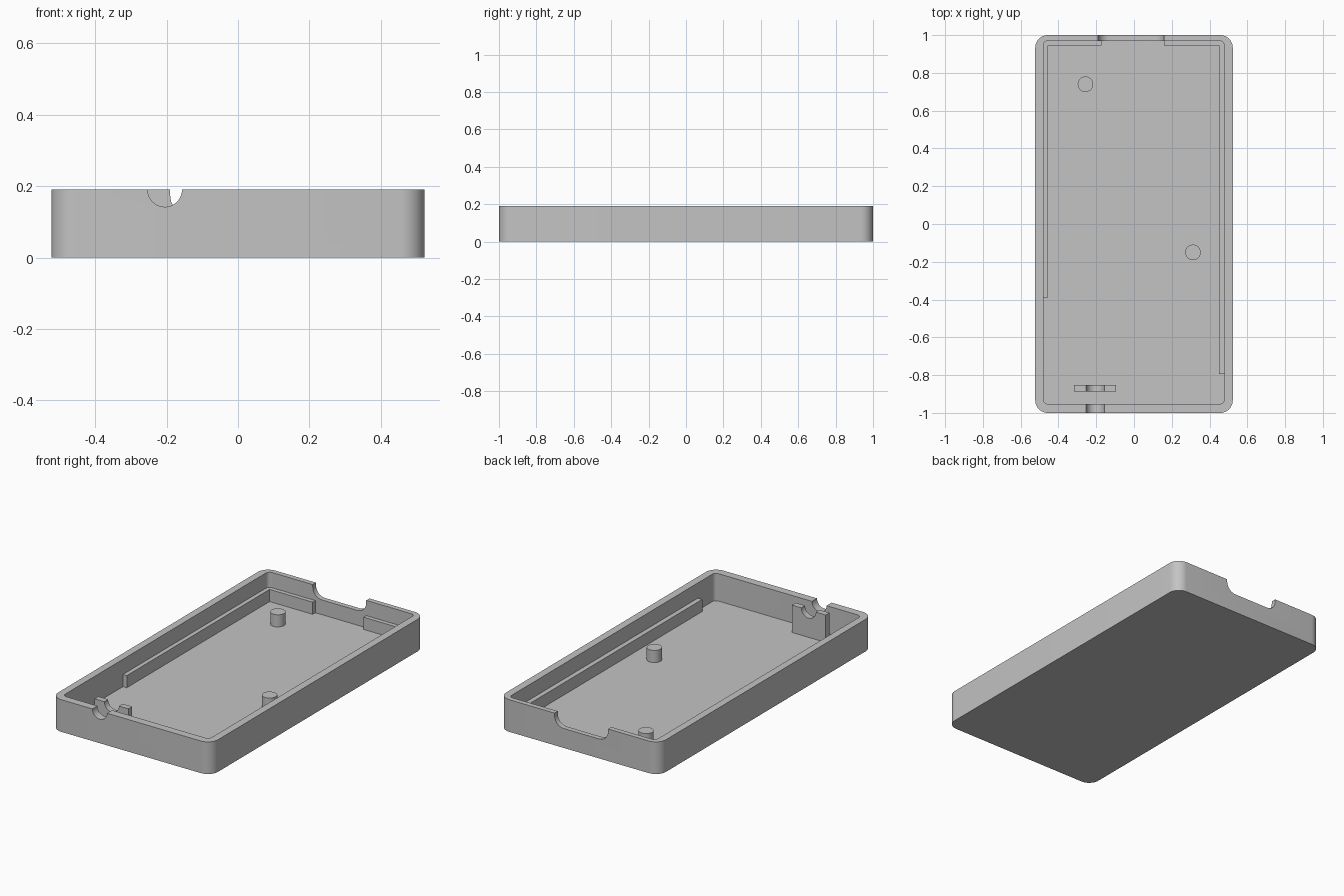
import bpy, bmesh, math
from mathutils import Vector

if "Cube" in bpy.data.objects:
    bpy.data.objects.remove(bpy.data.objects["Cube"], do_unlink=True)

grey = bpy.data.materials.new("plain grey plastic")
grey.use_nodes = True
grey.diffuse_color = (0.55, 0.55, 0.55, 1)
grey.node_tree.nodes["Principled BSDF"].inputs["Base Color"].default_value = (0.55, 0.55, 0.55, 1)

HEIGHT, FLOOR, LEDGE = 0.19, 0.028, 0.1
SINK = 0.01     # overlap of parts into the shell


def rounded_rect(u0, u1, v0, v1, r=0, steps=10):
    """Counter-clockwise outline of a rectangle with rounded corners."""
    if r == 0:
        return [(u0, v0), (u1, v0), (u1, v1), (u0, v1)]
    points = []
    centres = [(u1 - r, v1 - r), (u0 + r, v1 - r), (u0 + r, v0 + r), (u1 - r, v0 + r)]
    for i, (cu, cv) in enumerate(centres):
        for k in range(steps + 1):
            a = math.pi / 2 * (i + k / steps)
            points.append((cu + r * math.cos(a), cv + r * math.sin(a)))
    return points


def circle(cu, cv, r, n=40):
    return [(cu + r * math.cos(math.tau * k / n), cv + r * math.sin(math.tau * k / n))
            for k in range(n)]


def prism(name, outline, start, end, axis="z"):
    """Extrude an outline along z, or an x-z outline along y."""
    place = (lambda u, v, w: (u, v, w)) if axis == "z" else (lambda u, v, w: (u, w, v))
    bm = bmesh.new()
    face = bm.faces.new([bm.verts.new(place(u, v, start)) for u, v in outline])
    top = bmesh.ops.extrude_face_region(bm, geom=[face])["geom"]
    bmesh.ops.translate(bm, vec=Vector(place(0, 0, end - start)),
                        verts=[g for g in top if isinstance(g, bmesh.types.BMVert)])
    bmesh.ops.recalc_face_normals(bm, faces=bm.faces)
    mesh = bpy.data.meshes.new(name)
    bm.to_mesh(mesh)
    bm.free()
    mesh.materials.append(grey)
    obj = bpy.data.objects.new(name, mesh)
    bpy.context.collection.objects.link(obj)
    return obj


def select_only(obj):
    bpy.ops.object.select_all(action="DESELECT")
    obj.select_set(True)
    bpy.context.view_layer.objects.active = obj


def cut(obj, cutter):
    select_only(obj)
    mod = obj.modifiers.new("cut", "BOOLEAN")
    mod.operation, mod.solver, mod.object = "DIFFERENCE", "EXACT", cutter
    bpy.ops.object.modifier_apply(modifier=mod.name)


# Tray shell and the rib that clamps the cable
shell = prism("tray_shell", rounded_rect(-0.523, 0.523, -1, 1, 0.067), 0, HEIGHT)
cable_rib = prism("cable_rib", rounded_rect(-0.317, -0.095, -0.888, -0.853),
                  FLOOR - SINK, HEIGHT)

# Cutters: cavity, rounded back port, round cable hole
cavity = prism("cavity_cutter", rounded_rect(-0.48, 0.478, -0.953, 0.97, 0.025), FLOOR, 0.4)
back_port = prism("back_port_cutter", rounded_rect(-0.19, 0.16, 0.115, 0.4, 0.06),
                  0.95, 1.1, "y")
cable_hole = prism("cable_hole_cutter", circle(-0.205, HEIGHT, 0.048), -1.1, -0.8, "y")

for cutter in (cavity, back_port, cable_hole):
    cut(shell, cutter)
cut(cable_rib, cable_hole)
for cutter in (cavity, back_port, cable_hole):
    bpy.data.objects.remove(cutter, do_unlink=True)

# Support ledges along the walls
parts = [shell, cable_rib]
ledges = {
    "left_wall_ledge": (0.45, 0.478 + SINK, -0.795, 0.945),
    "right_wall_ledge": (-0.48 - SINK, -0.455, -0.39, 0.945),
    "back_ledge_left": (0.16, 0.478 + SINK, 0.945, 0.97 + SINK),
    "back_ledge_right": (-0.48 - SINK, -0.173, 0.945, 0.97 + SINK),
}
for name, bounds in ledges.items():
    parts.append(prism(name, rounded_rect(*bounds), FLOOR - SINK, LEDGE))

# Round locating posts
for name, x, y in (("back_post", -0.257, 0.74), ("front_post", 0.312, -0.15)):
    parts.append(prism(name, circle(x, y, 0.041), FLOOR - SINK, LEDGE))

# Smooth the rounded surfaces, keep the edges sharp
for obj in parts:
    select_only(obj)
    bpy.ops.object.shade_smooth_by_angle(angle=math.radians(30))
